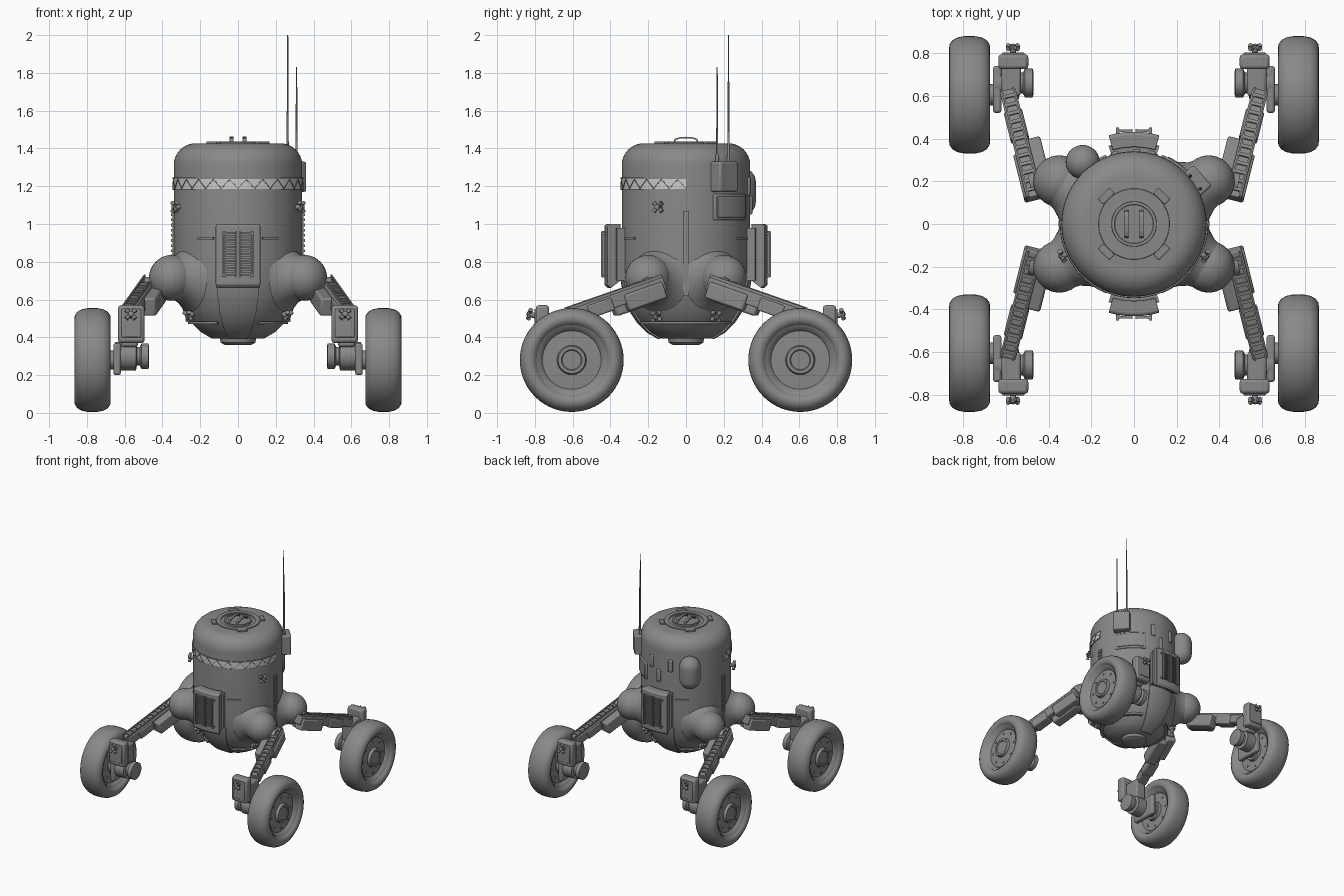
import bpy, bmesh, math
from mathutils import Matrix, Vector

if "Cube" in bpy.data.objects:
    bpy.data.objects.remove(bpy.data.objects["Cube"])


def material(name, v):
    m = bpy.data.materials.new(name)
    m.use_nodes = True
    m.diffuse_color = (v, v, v, 1)
    m.node_tree.nodes["Principled BSDF"].inputs["Base Color"].default_value = (v, v, v, 1)
    return m


GREY = material("hull grey", 0.25)
LIGHT = material("pale band", 0.6)


def finish(name, bm, mirror="", mat=GREY, bevel=0):
    bmesh.ops.recalc_face_normals(bm, faces=bm.faces)
    me = bpy.data.meshes.new(name)
    bm.to_mesh(me)
    bm.free()
    me.materials.append(mat)
    me.shade_smooth()
    me.set_sharp_from_angle(angle=math.radians(35))
    ob = bpy.data.objects.new(name, me)
    bpy.context.scene.collection.objects.link(ob)
    if bevel:
        b = ob.modifiers.new("bevel", "BEVEL")
        b.width, b.segments, b.limit_method = bevel, 2, "ANGLE"
    if mirror:
        m = ob.modifiers.new("mirror", "MIRROR")
        m.use_axis = ("x" in mirror, "y" in mirror, False)
    return ob


def add_box(bm, size, mat):
    bmesh.ops.create_cube(bm, size=1, matrix=mat @ Matrix.Diagonal((*size, 1)))


def add_lathe(bm, profile, mat=Matrix(), steps=48, start=0, sweep=360, closed=False):
    # Revolve (radius, height) points around z
    a = math.radians(start)
    vs = [bm.verts.new((r * math.cos(a), r * math.sin(a), z)) for r, z in profile]
    es = [bm.edges.new(p) for p in zip(vs, vs[1:])]
    if closed:
        es.append(bm.edges.new((vs[-1], vs[0])))
    old = set(bm.verts) - set(vs)
    bmesh.ops.spin(bm, geom=vs + es, axis=(0, 0, 1), cent=(0, 0, 0),
                   angle=math.radians(sweep), steps=steps)
    new = [v for v in bm.verts if v not in old]
    if sweep == 360:
        bmesh.ops.remove_doubles(bm, verts=new, dist=1e-5)
    else:
        bmesh.ops.holes_fill(bm, edges=[e for e in bm.edges if e.is_boundary], sides=0)
    new = [v for v in bm.verts if v not in old]
    bmesh.ops.transform(bm, matrix=mat, verts=new)


def along(p, d, axis="Z"):
    # Frame at p with the given axis along d
    up = "Y" if axis == "Z" else "Z"
    return Matrix.Translation(p) @ Vector(d).to_track_quat(axis, up).to_matrix().to_4x4()


def box(name, c, size, mirror="", bevel=0.006, turn=0):
    bm = bmesh.new()
    add_box(bm, size, Matrix.Translation(c) @ Matrix.Rotation(math.radians(turn), 4, "Z"))
    return finish(name, bm, mirror, bevel=bevel)


def lathe(name, profile, c=(0, 0, 0), d=(0, 0, 1), mirror="", steps=48):
    bm = bmesh.new()
    add_lathe(bm, profile, along(c, d), steps)
    return finish(name, bm, mirror)


def plate(name, a0, a1, section, mirror="", mat=GREY, bevel=0):
    # Curved plate wrapped on the hull between two angles
    bm = bmesh.new()
    add_lathe(bm, section, steps=max(4, int((a1 - a0) / 5)), start=a0, sweep=a1 - a0, closed=True)
    return finish(name, bm, mirror, mat, bevel)


def rect(r0, r1, z0, z1):
    return [(r0, z0), (r1, z0), (r1, z1), (r0, z1)]


def polar(r, deg, z):
    return Vector((r * math.cos(math.radians(deg)), r * math.sin(math.radians(deg)), z))


# Hull: domed cylinder with a tapered bowl below
bowl = [(0.14, 0.395), (0.2, 0.43), (0.25, 0.48), (0.29, 0.54), (0.322, 0.62), (0.337, 0.7)]
dome = [(0.225 + 0.115 * math.cos(t * math.pi / 16), 1.312 + 0.115 * math.sin(t * math.pi / 16))
        for t in range(9)]
lathe("hull", [(0, 0.39)] + bowl + [(0.34, 0.78)] + dome + [(0, 1.427)], steps=72)
lathe("belly_cap", [(0, 0.36), (0.07, 0.36), (0.092, 0.372), (0.097, 0.4), (0, 0.4)])

# Roof hatch with clamps and grab handles
lathe("hatch_ring", [(0.13, 1.42), (0.13, 1.434), (0.165, 1.434), (0.168, 1.42)])
lathe("hatch_lid", [(0, 1.433), (0.09, 1.433), (0.092, 1.438), (0.105, 1.438), (0.107, 1.42)])
box("hatch_clamp", (0.13, 0.13, 1.43), (0.035, 0.075, 0.016), "xy", 0.004, 45)
bm = bmesh.new()
for i in range(6):
    a, b = (Vector((0.035, -0.065 * math.cos(k * math.pi / 6),
                    1.425 + 0.033 * math.sin(k * math.pi / 6) ** 0.5)) for k in (i, i + 1))
    add_box(bm, (0.02, (b - a).length + 0.004, 0.008), along((a + b) / 2, b - a, "Y"))
finish("hatch_handle", bm, "x")

# Pale band with a zigzag around the front half
plate("pale_band", 180, 360, rect(0.335, 0.344, 1.185, 1.24), mat=LIGHT)
bm = bmesh.new()
for i in range(24):
    a, b = (polar(0.345, 180 + 7.5 * k, 1.237 if k % 2 else 1.188) for k in (i, i + 1))
    add_box(bm, (0.005, 0.005, (b - a).length), along((a + b) / 2, b - a))
finish("band_zigzag", bm)
for z in (1.183, 1.242):
    plate("band_trim", 180, 360, rect(0.335, 0.346, z - 0.003, z + 0.003))

# Vent units, front and back
plate("vent_mount", -108, -72, rect(0.3, 0.385, 0.7, 0.98), "y")
plate("vent_case", -106, -74, [(0.36, 0.7), (0.415, 0.66), (0.432, 0.68), (0.432, 0.99),
                               (0.42, 1.0), (0.36, 1.0)], "y", bevel=0.004)
bm = bmesh.new()
for x in (-0.04, 0.04):
    for i in range(13):
        add_box(bm, (0.05, 0.012, 0.009), Matrix.Translation((x, -0.436, 0.73 + i * 0.0185)))
    for s in (-1, 1):
        add_box(bm, (0.006, 0.016, 0.245), Matrix.Translation((x + s * 0.029, -0.437, 0.84)))
for x in (-0.078, 0.078):
    add_box(bm, (0.008, 0.008, 0.24), Matrix.Translation((x, -0.447, 0.84)))
    for z in (0.73, 0.95):
        add_box(bm, (0.014, 0.03, 0.012), Matrix.Translation((x, -0.436, z)))
finish("vent_grille", bm, "y")
strip = bowl + [(0.337, 0.72)]
plate("belly_strip", -109, -71, strip + [(r + 0.009, z - 0.004) for r, z in reversed(strip)], "y")
for a in (-128, -68):
    plate("hull_rib", a, a + 16, rect(0.33, 0.35, 0.917, 0.931), "y")
plate("belly_rail", -65, 65, rect(0.24, 0.266, 0.47, 0.485), "x")

# Side ladder rails
bm = bmesh.new()
add_box(bm, (0.012, 0.034, 0.45), Matrix.Translation((0.342, 0, 0.845)))
for i in range(16):
    add_box(bm, (0.014, 0.026, 0.014), Matrix.Translation((0.347, 0, 0.64 + i * 0.0273)))
finish("side_rail", bm, "x")

# Rear equipment: tank, radio box, aerials, panels
tank = [(0.08 * math.sin(t * math.pi / 16), -0.05 - 0.08 * math.cos(t * math.pi / 16)) for t in range(9)]
lathe("rear_tank", tank + [(r, -z) for r, z in reversed(tank)], (-0.24, 0.29, 1.17), steps=32)
box("radio_box", (0.29, 0.2, 1.25), (0.085, 0.13, 0.16), turn=42, bevel=0.01)
for x, y, top in ((0.263, 0.225, 2.0), (0.31, 0.165, 1.83)):
    lathe("aerial", [(0, 1.3), (0.009, 1.3), (0.009, 1.36), (0.006, 1.37), (0.003, top), (0, top)],
          (x, y, 0), steps=10)
plate("rear_panel", 25, 66, rect(0.33, 0.35, 1.02, 1.16), bevel=0.008)
plate("rear_panel_face", 28, 63, rect(0.33, 0.355, 1.035, 1.145), bevel=0.004)
for a, z in ((76, 1.2), (88, 1.1), (105, 1.2)):
    plate("rear_slot", a - 3, a + 3, rect(0.33, 0.352, z - 0.05, z + 0.05), bevel=0.008)


def thruster(name, p, d, mirror):
    # Small four-nozzle cluster on a stub
    bm = bmesh.new()
    f = along(p, d)
    add_lathe(bm, [(0, -0.03), (0.014, -0.03), (0.014, 0.02), (0, 0.026)], f, 12)
    for k in range(4):
        g = f @ Matrix.Translation((0, 0, 0.008)) @ Matrix.Rotation(math.pi * (k / 2 + 0.25), 4, "Z")
        g = g @ Matrix.Rotation(math.pi / 2, 4, "Y")
        add_lathe(bm, [(0, 0.006), (0.006, 0.006), (0.013, 0.034), (0, 0.028)], g, 10)
    finish(name, bm, mirror)


thruster("upper_thruster", polar(0.36, -24, 1.09), polar(1, -24, 0), "x")
thruster("lower_thruster", polar(0.3, -31, 0.515), polar(1, -31, -0.5), "xy")
thruster("leg_thruster", (0.567, -0.82, 0.52), (0, -1, 0.3), "xy")

# Shoulder balls flaring into the hull
ball = Vector((0.35, -0.2, 0.715))
bm = bmesh.new()
bmesh.ops.create_uvsphere(bm, u_segments=40, v_segments=24, radius=0.121, matrix=Matrix.Translation(ball))
finish("shoulder_ball", bm, "xy")
lathe("shoulder_flare", [(0.113, 0.045), (0.115, 0), (0.125, -0.04), (0.15, -0.08), (0.18, -0.11)],
      ball, (0.35, -0.2, 0), "xy")

# Legs: sloping beam with chain cover, inner cover and joints
hip, knee = Vector((0.465, -0.12, 0.685)), Vector((0.59, -0.62, 0.51))
f = along((hip + knee) / 2, knee - hip, "Y")
length = (knee - hip).length


def leg_part(name, offset, size, bevel=0.006):
    bm = bmesh.new()
    add_box(bm, size, f @ Matrix.Translation(offset))
    finish(name, bm, "xy", bevel=bevel)


side = -1 if (f.to_3x3() @ Vector((1, 0, 0))).x > 0 else 1
leg_part("leg_beam", (0, 0, 0), (0.075, length, 0.07))
leg_part("leg_cover", (side * 0.05, -0.1, -0.035), (0.09, 0.24, 0.1), 0.012)
leg_part("leg_outer_cover", (-side * 0.012, -0.15, -0.03), (0.075, 0.22, 0.09), 0.01)
leg_part("leg_lower_cover", (0, 0.1, -0.01), (0.088, 0.14, 0.07), 0.008)
bm = bmesh.new()
for s in (-1, 1):
    add_box(bm, (0.008, length, 0.02), f @ Matrix.Translation((s * 0.026, 0, 0.04)))
for i in range(12):
    add_box(bm, (0.05, 0.016, 0.016), f @ Matrix.Translation((0, (i - 5.5) * 0.043, 0.038)))
finish("leg_chain", bm, "xy")
lathe("hip_joint", [(0, -0.06), (0.05, -0.06), (0.05, 0.06), (0, 0.06)], (0.43, -0.2, 0.67),
      (1, 0.2, 0), "xy", 24)

# Wheel carrier: bracket, front box, drive motor
box("knee_bracket", (0.575, -0.67, 0.43), (0.09, 0.14, 0.16), "xy", 0.012)
box("carrier_box", (0.565, -0.76, 0.47), (0.14, 0.07, 0.2), "xy", 0.015)
box("carrier_panel", (0.565, -0.797, 0.475), (0.105, 0.012, 0.15), "xy", 0.005)
box("carrier_plate", (0.64, -0.63, 0.285), (0.04, 0.22, 0.17), "xy", 0.012)
lathe("drive_motor", [(0, -0.11), (0.05, -0.11), (0.068, -0.105), (0.068, -0.07), (0.05, -0.06),
                      (0.05, -0.045), (0.075, -0.04), (0.075, 0.07), (0, 0.07)],
      (0.58, -0.66, 0.3), (1, 0, 0), "xy", 32)
axle = (0.77, -0.605, 0.28)
lathe("axle", [(0, -0.13), (0.05, -0.13), (0.05, 0), (0, 0)], axle, (1, 0, 0), "xy", 24)

# Wheels: balloon tyre and dished rim with bolts
half = [(0.185, 0.07), (0.195, 0.086), (0.215, 0.096), (0.235, 0.094), (0.255, 0.081),
        (0.268, 0.058), (0.274, 0.03)]
lathe("tyre", half + [(0.275, 0)] + [(r, -z) for r, z in reversed(half)], axle, (1, 0, 0), "xy", 56)
rim = [(0, 0.07), (0.05, 0.07), (0.055, 0.075), (0.072, 0.075), (0.078, 0.052), (0.155, 0.048),
       (0.168, 0.066), (0.186, 0.076)]
lathe("rim", rim + [(r, -z) for r, z in reversed(rim)], axle, (1, 0, 0), "xy")
bm = bmesh.new()
for k in range(8):
    p = Vector(axle) + Vector((0, *polar(0.125, k * 45, 0).xy))
    add_lathe(bm, [(0, -0.055), (0.009, -0.055), (0.009, 0.055), (0, 0.055)], along(p, (1, 0, 0)), 10)
finish("rim_bolt", bm, "xy")
